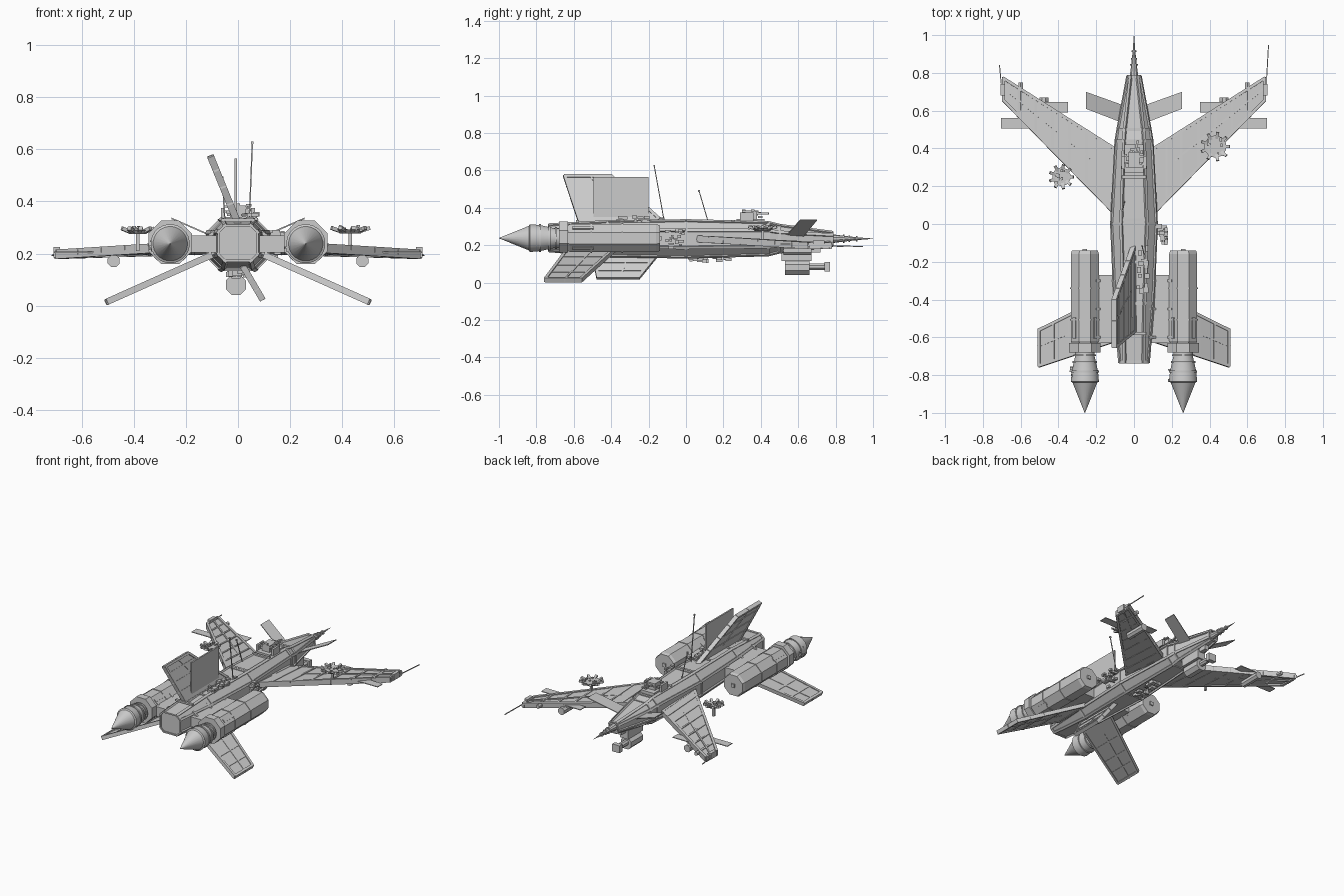
import bpy, bmesh, math, random
from mathutils import Vector, Matrix

if "Cube" in bpy.data.objects:
    bpy.data.objects.remove(bpy.data.objects["Cube"])

random.seed(4)
V = Vector


def finish(name, bm):
    bmesh.ops.recalc_face_normals(bm, faces=bm.faces[:])
    me = bpy.data.meshes.new(name)
    bm.to_mesh(me)
    bm.free()
    ob = bpy.data.objects.new(name, me)
    bpy.context.collection.objects.link(ob)
    return ob


def box(bm, x0, x1, y0, y1, z0, z1):
    m = Matrix.Translation(((x0 + x1) / 2, (y0 + y1) / 2, (z0 + z1) / 2))
    bmesh.ops.create_cube(bm, size=1, matrix=m @ Matrix.Diagonal((x1 - x0, y1 - y0, z1 - z0, 1)))


def bar(bm, a, b, w, h, n=(0, 0, 1)):
    """Square bar from a to b, h measured along n."""
    a, b = V(a), V(b)
    d = (b - a).normalized()
    s = V(n).cross(d).normalized()
    u = d.cross(s)
    m = Matrix((d * ((b - a).length + w * .6), s * w, u * h)).transposed().to_4x4()
    bmesh.ops.create_cube(bm, size=1, matrix=Matrix.Translation((a + b) / 2) @ m)


def loft(bm, rings):
    vs = [[bm.verts.new(p) for p in r] for r in rings]
    k = len(vs[0])
    for r, q in zip(vs, vs[1:]):
        for i in range(k):
            bm.faces.new((r[i], r[(i + 1) % k], q[(i + 1) % k], q[i]))
    bm.faces.new(vs[0])
    bm.faces.new(vs[-1])


def lathe(bm, x, z, prof, sides):
    """Profile of (y, radius) turned about a lengthwise axis."""
    loft(bm, [[(x + r * math.cos(t), y, z + r * math.sin(t))
               for t in [(i + .5) * math.tau / sides for i in range(sides)]] for y, r in prof])


def panel(name, quad, t0, t1, ribs, frame=.016):
    """Slab wing: quad = root fore, tip fore, tip aft, root aft; raised frame and ribs."""
    q = [V(p) for p in quad]
    n = (q[1] - q[0]).cross(q[3] - q[0]).normalized()
    th = [t0, t1, t1, t0]
    bm = bmesh.new()
    loft(bm, [[p + n * s * t / 2 for p, t in zip(q, th)] for s in (-1, 1)])
    c = sum(q, V()) / 4
    e = [p.lerp(c, .03) for p in q]
    for i in range(4):
        bar(bm, e[i], e[(i + 1) % 4], frame, (t0 + t1) / 2 + .01, n)
    for f in ribs:
        a, b = q[0].lerp(q[1], f), q[3].lerp(q[2], f)
        bar(bm, a, b, frame * .7, t0 + (t1 - t0) * f + .006, n)
    a, b = q[0].lerp(q[3], .45), q[1].lerp(q[2], .45)
    bar(bm, a.lerp(b, .2), b, frame * .6, (t0 + t1) / 2 + .005, n)
    return finish(name, bm)


def clutter(name, c, size, count, piece):
    """Irregular bundle of little machine parts."""
    bm = bmesh.new()
    for _ in range(count):
        p = [c[i] + random.uniform(-1, 1) * size[i] for i in range(3)]
        d = [piece * random.uniform(.4, 1) for _ in range(3)]
        box(bm, p[0] - d[0], p[0] + d[0], p[1] - d[1], p[1] + d[1], p[2] - d[2] * .6, p[2] + d[2] * .6)
    return finish(name, bm)


def octagon(y, w, zb, zt, c):
    return [(w, y, zb + c), (w, y, zt - c), (w - c, y, zt), (c - w, y, zt),
            (-w, y, zt - c), (-w, y, zb + c), (c - w, y, zb), (w - c, y, zb)]


# fuselage with edge trim and hoops
rings = [octagon(*s) for s in [(-.73, .075, .172, .308, .025), (-.42, .1, .145, .325, .045),
                               (0, .118, .138, .33, .05), (.44, .095, .15, .32, .042),
                               (.5, .085, .165, .305, .036), (.78, .033, .2, .268, .014)]]
bm = bmesh.new()
loft(bm, rings)
finish("fuselage", bm)
bm = bmesh.new()
for k, (r, q) in enumerate(zip(rings, rings[1:])):
    for i in range(8):
        n = V(r[i]) - V((0, r[i][1], .235))
        bar(bm, r[i], q[i], .016, .012, n)
for k, r in enumerate(rings):
    for i in range(8):
        bar(bm, r[i], r[(i + 1) % 8], .009, .016, (0, 1, 0))
for y in (-.58, -.2, .02, .25):
    bar(bm, (-.06, y, .328), (.06, y, .328), .016, .012)
finish("fuselage_trim", bm)

# nose probe
bm = bmesh.new()
lathe(bm, 0, .235, [(.78, .024), (.84, .016), (.92, .007), (1, .001)], 10)
for y, r in ((.84, .022), (.87, .018), (.91, .014)):
    lathe(bm, 0, .235, [(y, r), (y + .008, r)], 10)
finish("nose_probe", bm)

# canopy turret and dorsal bay
bm = bmesh.new()
box(bm, -.05, .05, .27, .42, .32, .34)
box(bm, -.03, .03, .3, .38, .34, .385)
for x in (-.065, .05):
    box(bm, x, x + .015, .29, .36, .33, .375)
bar(bm, (0, .36, .37), (.02, .44, .37), .012, .012)
finish("dorsal_turret", bm)
clutter("dorsal_turret_details", (0, .35, .37), (.05, .05, .02), 16, .012)
clutter("dorsal_bay_details", (.045, -.25, .34), (.025, .13, .014), 18, .016)
clutter("side_machinery", (.155, -.06, .235), (.025, .05, .05), 22, .015)
clutter("belly_machinery", (0, .13, .128), (.035, .11, .014), 22, .018)

for s, side in ((-1, "left"), (1, "right")):
    # forward-swept main wing
    panel(side + "_wing", [(s * .1, .4, .215), (s * .7, .78, .197), (s * .7, .66, .197), (s * .1, .05, .235)],
          .034, .018, (.12, .25, .4, .55, .7, .85))
    # flat control tabs, under-wing pod and tip fitting
    bm = bmesh.new()
    for x0, x1, y0, y1 in ((.53, .705, .505, .56), (.35, .5, .59, .645)):
        a, b = sorted((s * x0, s * x1))
        box(bm, a, b, y0, y1, .203, .208)
    finish(side + "_wing_tabs", bm)
    bm = bmesh.new()
    lathe(bm, s * .477, .172, [(.52, .025), (.67, .025)], 8)
    box(bm, s * .477 - .01, s * .477 + .01, .54, .63, .18, .205)
    lathe(bm, s * .6, .2, [(.6, .014), (.75, .014)], 6)
    box(bm, s * .695 - .012, s * .695 + .012, .68, .74, .185, .225)
    finish(side + "_wing_pods", bm)
    # wing tip aerial
    bm = bmesh.new()
    bar(bm, (s * .697, .68, .2), (s * .712, .945 if s > 0 else .84, .193), .005, .005)
    finish(side + "_tip_aerial", bm)
    # upward canard
    bm = bmesh.new()
    loft(bm, [[(s * .06, .63, .25 + d), (s * .255, .7, .335 + d), (s * .255, .61, .335 + d), (s * .06, .535, .25 + d)]
              for d in (-.003, .003)])
    finish(side + "_canard", bm)
    # lower rear fin
    panel(side + "_rear_fin", [(s * .1, -.36, .195), (s * .505, -.56, .014), (s * .505, -.755, .014), (s * .1, -.62, .195)],
          .018, .012, (.35, .6, .8))
    # engine pylon
    bm = bmesh.new()
    a, b = sorted((s * .07, s * .22))
    box(bm, a, b, -.63, -.27, .205, .27)
    for y in (-.6, -.45, -.3):
        bar(bm, (s * .08, y, .29), (s * .2, y, .2), .012, .012)
        bar(bm, (s * .08, y, .19), (s * .2, y, .28), .012, .012)
    finish(side + "_engine_pylon", bm)
    # engine: octagonal body, bands, collar
    ex, ez = s * .26, .238
    bm = bmesh.new()
    lathe(bm, ex, ez, [(-.64, .07), (-.62, .081), (-.16, .081), (-.14, .074)], 8)
    for y in (-.51, -.345):
        lathe(bm, ex, ez, [(y, .085), (y + .008, .085)], 8)
    lathe(bm, ex, ez + .005, [(-.68, .09), (-.63, .09)], 8)
    box(bm, ex - .012, ex + .012, -.14, -.132, ez - .012, ez + .012)
    for t in range(0, 8, 2):
        ang = (t + 1) * math.tau / 8
        d = V((math.cos(ang), 0, math.sin(ang))) * .077
        bar(bm, V((ex, -.6, ez)) + d, V((ex, -.5, ez)) + d, .02, .008, d)
    finish(side + "_engine_body", bm)
    # round nozzle and tail cone
    bm = bmesh.new()
    lathe(bm, ex, ez, [(-1, .001), (-.84, .066), (-.835, .075), (-.78, .07), (-.7, .052), (-.67, .052)], 24)
    for y, r in ((-.785, .075), (-.735, .066), (-.7, .06)):
        lathe(bm, ex, ez, [(y, r), (y + .01, r)], 24)
    ob = finish(side + "_engine_nozzle", bm)
    bpy.context.view_layer.objects.active = ob
    ob.select_set(True)
    bpy.ops.object.shade_smooth_by_angle()
    ob.select_set(False)
    clutter(side + "_nozzle_details", (ex - .06, -.8, ez), (.015, .04, .025), 8, .01)

# ragged gun rings above the wings
for side, cx, cy, r, z in (("left", -.385, .25, .05, .283), ("right", .43, .41, .06, .285)):
    bm = bmesh.new()
    m = Matrix.Translation((cx, cy, z))
    bmesh.ops.create_cone(bm, cap_ends=True, segments=10, radius1=r * .7, radius2=r, depth=.016, matrix=m)
    for i in range(9):
        t = i * math.tau / 9
        d = V((math.cos(t), math.sin(t), 0))
        bar(bm, m @ (d * r * .8 + V((0, 0, .004))), m @ (d * r * 1.2 + V((0, 0, .012))), .016, .014)
    bar(bm, (cx, cy, .215), (cx, cy, z), .014, .014, (1, 0, 0))
    finish(side + "_wing_turret", bm)
    clutter(side + "_turret_details", (cx, cy, z + .012), (r * .7, r * .7, .008), 10, .011)

# dorsal fin, flat dorsal plate, ventral fin
panel("dorsal_fin", [(.0, -.11, .315), (-.105, -.4, .572), (-.105, -.655, .572), (.0, -.57, .315)],
      .02, .014, (.3, .55, .8))
bm = bmesh.new()
box(bm, -.014, -.004, -.495, -.2, .32, .565)
finish("dorsal_plate", bm)
panel("ventral_fin", [(.02, -.15, .15), (.092, -.25, .027), (.092, -.475, .027), (.02, -.5, .15)],
      .016, .012, (.35, .7))

# belly gun under the nose
bm = bmesh.new()
box(bm, -.03, .03, .51, .67, .115, .175)
lathe(bm, -.008, .08, [(.53, .042), (.66, .042)], 8)
lathe(bm, -.008, .085, [(.66, .02), (.74, .02)], 8)
box(bm, -.035, .02, .74, .77, .06, .11)
box(bm, -.015, .015, .56, .72, .16, .2)
finish("nose_gun", bm)

# whip aerials
bm = bmesh.new()
for a, b in (((.043, -.115, .32), (.055, -.17, .625)), ((-.05, .12, .32), (-.06, .07, .49))):
    bar(bm, a, b, .005, .005, (1, 0, 0))
    box(bm, b[0] - .005, b[0] + .005, b[1] - .005, b[1] + .005, b[2] - .005, b[2] + .005)
finish("whip_aerials", bm)
